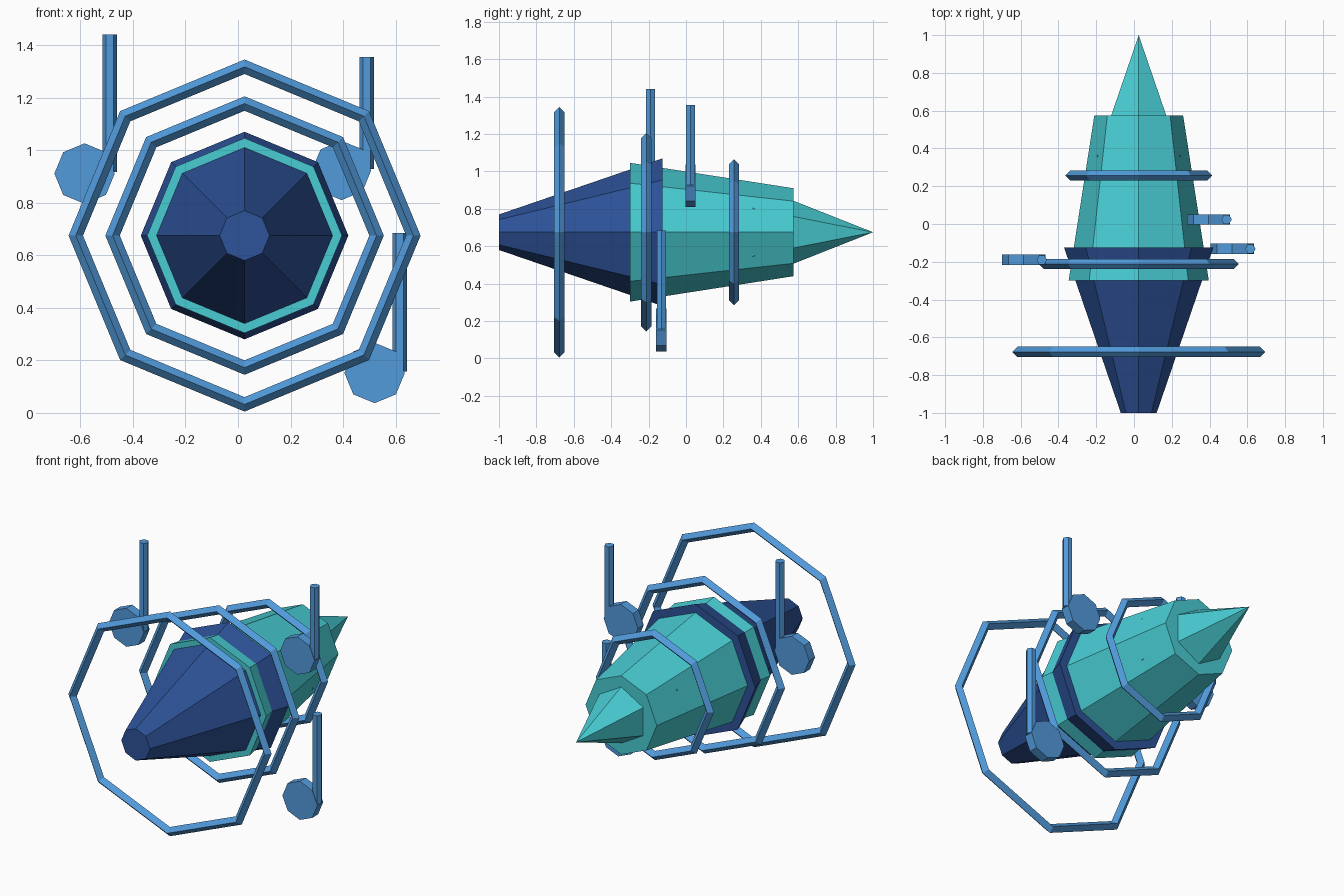
import bpy
from math import pi

cube = bpy.data.objects.get("Cube")
if cube:
    bpy.data.objects.remove(cube, do_unlink=True)


def material(name, rgb):
    mat = bpy.data.materials.new(name)
    mat.use_nodes = True
    color = (*rgb, 1)
    mat.diffuse_color = color
    mat.node_tree.nodes["Principled BSDF"].inputs["Base Color"].default_value = color
    return mat


navy = material("navy blue", (0.026, 0.084, 0.314))
turquoise = material("turquoise", (0.065, 0.61, 0.658))
sky = material("sky blue", (0.084, 0.328, 0.716))

AXIS_X, AXIS_Z = 0.025, 0.675  # centre line of the body


def finish(name, mat):
    obj = bpy.context.object
    obj.name = name
    obj.data.materials.append(mat)
    return obj


def body_cone(name, mat, sides, y0, r0, y1, r1):
    """Faceted cone lying along the body axis, from y0 to y1."""
    bpy.ops.mesh.primitive_cone_add(
        vertices=sides, radius1=r0, radius2=r1, depth=y1 - y0,
        location=(AXIS_X, (y0 + y1) / 2, AXIS_Z), rotation=(-pi / 2, 0, 0))
    return finish(name, mat)


def ring(name, y, outer, tube=0.0275):
    """Eight-sided hoop with a diamond cross-section."""
    bpy.ops.mesh.primitive_torus_add(
        major_segments=8, minor_segments=4,
        major_radius=outer - tube, minor_radius=tube,
        location=(AXIS_X, y, AXIS_Z), rotation=(pi / 2, 0, 0))
    return finish(name, sky)


def note(name, x, y, z, top, radius=0.115):
    """Music note: an octagonal head with a hexagonal stem at its +x edge."""
    bpy.ops.mesh.primitive_cylinder_add(
        vertices=8, radius=radius, depth=0.055,
        location=(x, y, z), rotation=(pi / 2, 0, 0))
    finish(name + "_head", sky)
    bottom = z + 0.005
    bpy.ops.mesh.primitive_cylinder_add(
        vertices=6, radius=0.0275, depth=top - bottom,
        location=(x + 0.096, y, (top + bottom) / 2), rotation=(0, 0, pi / 2))
    finish(name + "_stem", sky)


# Body: front cone, main shell and pointed tail
body_cone("front_cone", navy, 8, -1.0, 0.095, -0.125, 0.395)
body_cone("main_shell", turquoise, 8, -0.3, 0.371, 0.575, 0.235)
body_cone("tail_spike", turquoise, 6, 0.355, 0.255, 1.0, 0.0)

# Floating hoops
ring("front_ring", -0.677, 0.67)
ring("middle_ring", -0.212, 0.53)
ring("rear_ring", 0.257, 0.39)

# Floating music notes
note("right_note", -0.584, -0.19, 0.911, 1.44)
note("upper_left_note", 0.394, 0.024, 0.923, 1.355, 0.113)
note("lower_left_note", 0.52, -0.132, 0.152, 0.685)
